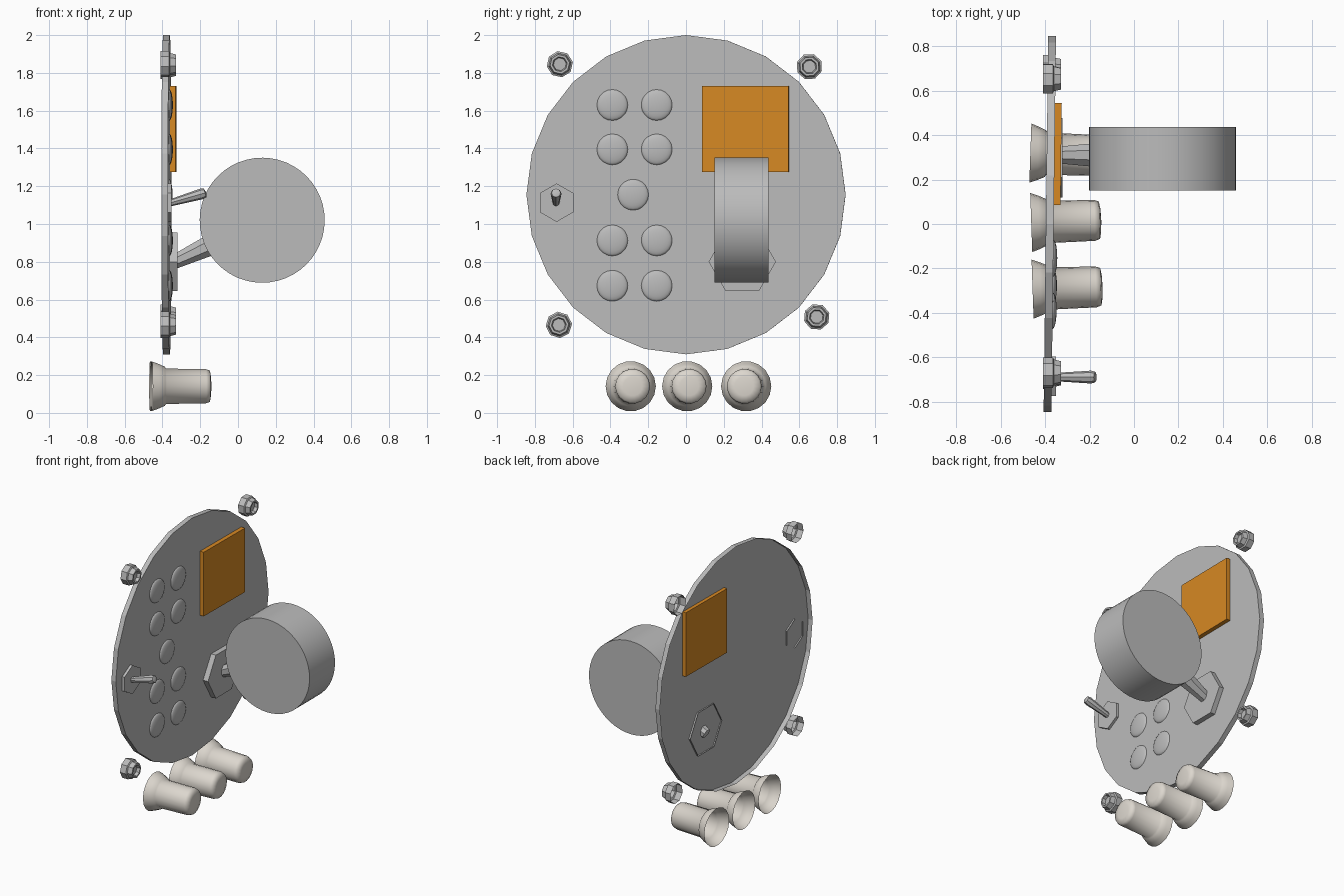
import bpy, bmesh, math

if "Cube" in bpy.data.objects:
    bpy.data.objects.remove(bpy.data.objects["Cube"])


def material(name, rgb):
    m = bpy.data.materials.new(name)
    m.diffuse_color = (*rgb, 1)
    m.use_nodes = True
    m.node_tree.nodes["Principled BSDF"].inputs["Base Color"].default_value = m.diffuse_color
    return m


GREY = material("panel grey", (0.50, 0.50, 0.50))
ORANGE = material("amber", (0.68, 0.25, 0.017))
CREAM = material("warm ivory", (0.72, 0.68, 0.62))


def lathe(name, profile, sides, loc, mat, phase=0.0, rot=(0, 0, 0), smooth=None):
    """Revolve (x, radius) pairs about the local x axis; radius 0 closes an end."""
    bm = bmesh.new()
    rings = []
    for x, r in profile:
        if r == 0:
            rings.append([bm.verts.new((x, 0, 0))] * sides)
        else:
            angles = [math.radians(phase) + math.tau * j / sides for j in range(sides)]
            rings.append([bm.verts.new((x, r * math.cos(a), r * math.sin(a))) for a in angles])
    for a, b in zip(rings, rings[1:]):
        for j in range(sides):
            k = (j + 1) % sides
            quad = list(dict.fromkeys((a[j], a[k], b[k], b[j])))
            bm.faces.new(quad)
    # Merge the flat end fans into single faces
    bmesh.ops.dissolve_limit(bm, angle_limit=0.001, verts=bm.verts, edges=bm.edges)
    mesh = bpy.data.meshes.new(name)
    bm.to_mesh(mesh)
    bm.free()
    ob = bpy.data.objects.new(name, mesh)
    bpy.context.collection.objects.link(ob)
    ob.location, ob.rotation_euler = loc, rot
    mesh.materials.append(mat)
    if smooth:
        bpy.ops.object.select_all(action='DESELECT')
        ob.select_set(True)
        bpy.context.view_layer.objects.active = ob
        bpy.ops.object.shade_smooth_by_angle(angle=math.radians(smooth))
    return ob


TILT = (0, 0, math.radians(-0.7))  # the panel leans slightly about z


def panel_x(y):
    return -0.361 + 0.012 * y


# Round panel: front face and rim, open behind
lathe("round_panel", [(-0.035, 0.845), (0, 0.845), (0, 0)], 24,
      (-0.361, 0, 1.155), GREY, rot=TILT)

# Amber screen, set through the panel
bpy.ops.mesh.primitive_cube_add(size=1, location=(-0.355, 0.315, 1.503), rotation=TILT)
screen = bpy.context.object
screen.name = "screen"
screen.scale = (0.055, 0.458, 0.456)
screen.data.materials.append(ORANGE)

# Shallow dome lights
domes = [(y, z) for y in (-0.39, -0.155) for z in (1.63, 1.395, 0.913, 0.673)] + [(-0.28, 1.155)]
arc = [(0.018 * math.sin(t * math.pi / 12), 0.082 * math.cos(t * math.pi / 12)) for t in range(6)]
for y, z in domes:
    lathe("dome_light", arc + [(0.018, 0)], 20, (panel_x(y), y, z), GREY, rot=TILT, smooth=60)

# Corner nuts: stepped octagons with a recessed centre, open behind
nut = [(-0.41, 0.07), (-0.365, 0.07), (-0.36, 0.06), (-0.328, 0.052),
       (-0.328, 0.040), (-0.35, 0.034), (-0.35, 0)]
for y, z, phase in ((-0.668, 1.846, 10), (0.653, 1.833, 25), (-0.673, 0.466, 5), (0.692, 0.508, 18)):
    lathe("corner_nut", nut, 8, (0, y, z), GREY, phase=phase)

# Toggle switch: hexagonal collar and small lever
lathe("toggle_collar", [(-0.01, 0.102), (0.018, 0.102), (0.018, 0)], 6,
      (panel_x(-0.685), -0.685, 1.113), GREY, phase=30)
lathe("toggle_lever", [(0, 0), (0, 0.018), (0.18, 0.029), (0.198, 0.024), (0.205, 0)], 8,
      (-0.365, -0.688, 1.11), GREY, rot=(0, -math.radians(16), 0), smooth=30)

# Large lever: hexagonal collar, widening shaft and drum knob
lathe("knob_collar", [(-0.01, 0.178), (0.037, 0.178), (0.037, 0)], 6,
      (panel_x(0.3), 0.298, 0.80), GREY)
lathe("knob_shaft", [(0, 0), (0, 0.036), (0.28, 0.062), (0.28, 0)], 8,
      (-0.378, 0.31, 0.78), GREY, phase=22.5, rot=(0, -math.radians(25), 0))
lathe("drum_knob", [(-0.143, 0), (-0.143, 0.331), (0.143, 0.331), (0.143, 0)], 48,
      (0.128, 0.293, 1.02), GREY, rot=(math.radians(0.6), 0, math.radians(90)), smooth=30)

# Three flared bells below the panel, open behind
bell = [(-0.16, 0.133), (-0.125, 0.12), (-0.092, 0.105), (-0.085, 0.095), (0.125, 0.092),
        (0.147, 0.084), (0.153, 0.05), (0.155, 0)]
for y, dx, turn in ((-0.287, 0.006, 1), (0.012, 0, 1), (0.313, -0.004, -1)):
    lathe("flared_bell", bell, 18, (-0.302 + dx, y, 0.141), CREAM,
          rot=(0, 0, math.radians(2 * turn)), smooth=70)
